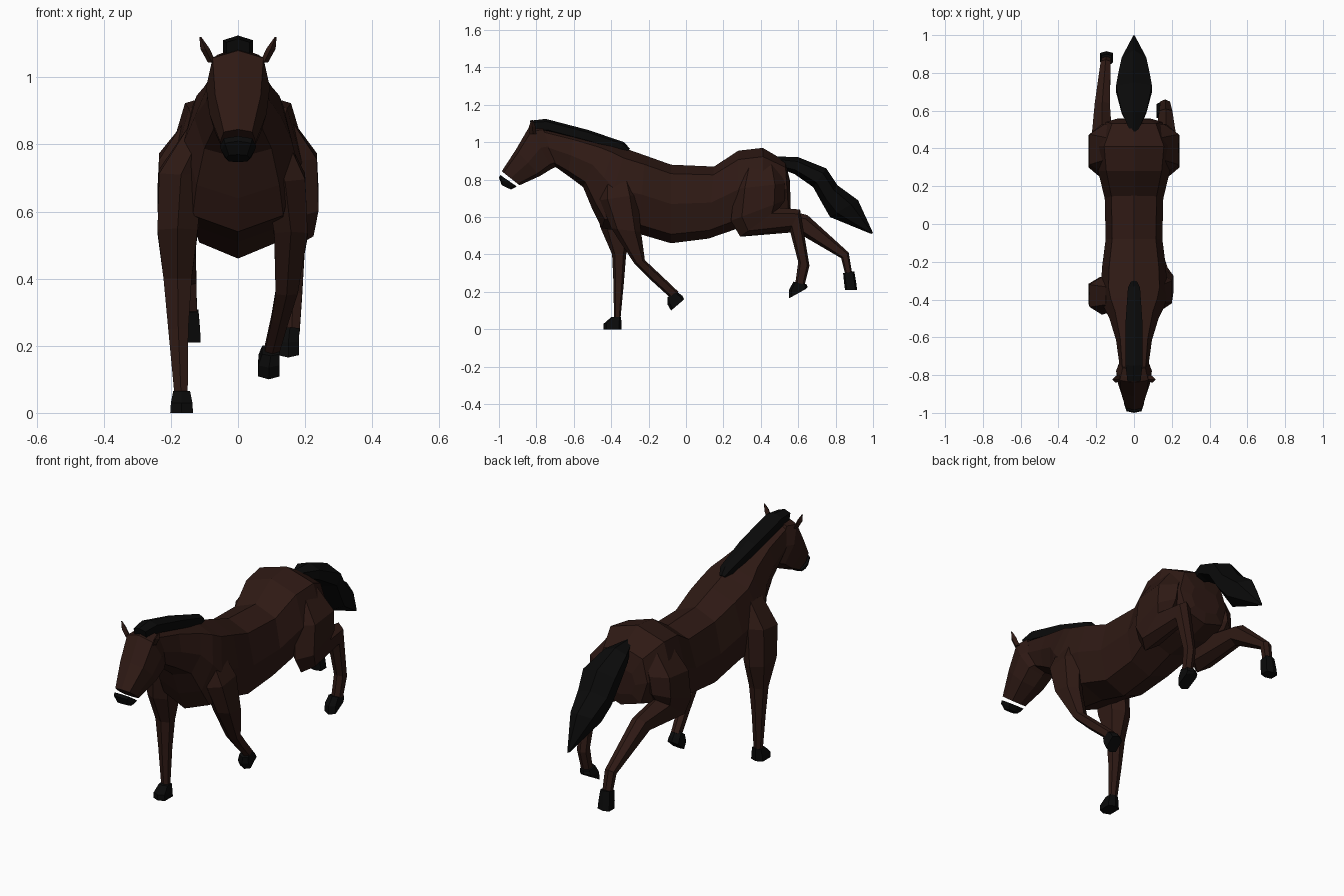
import bpy, bmesh, math
from mathutils import Vector


def material(name, rgb):
    m = bpy.data.materials.new(name)
    m.diffuse_color = (*rgb, 1)
    return m


COAT = material("bay_coat", (0.028, 0.010, 0.007))
DARK = material("black_hair", (0.003, 0.003, 0.003))


def loft(name, sections, sides, mat, power=1.0):
    """Skin rings; each is (x, y1, z1, y2, z2, half_width) across a line in the side plane."""
    bm = bmesh.new()
    rings = []
    peak = max(math.sin(2 * math.pi * i / sides) for i in range(sides))
    for x, y1, z1, y2, z2, w in sections:
        a, b = Vector((x, y1, z1)), Vector((x, y2, z2))
        mid, half = (a + b) / 2, (a - b) / 2
        ring = []
        for i in range(sides):
            t = 2 * math.pi * i / sides
            c, s = math.cos(t), math.sin(t) / peak
            c = math.copysign(abs(c) ** power, c)
            s = math.copysign(abs(s) ** power, s) if abs(s) > 1e-6 else 0
            ring.append(bm.verts.new(mid + half * c + Vector((w * s, 0, 0))))
        rings.append(ring)
    for r, q in zip(rings, rings[1:]):
        for i in range(sides):
            j = (i + 1) % sides
            bm.faces.new((r[i], r[j], q[j], q[i]))
    bm.faces.new(rings[0])
    bm.faces.new(rings[-1])
    bmesh.ops.recalc_face_normals(bm, faces=bm.faces)
    me = bpy.data.meshes.new(name)
    bm.to_mesh(me)
    bm.free()
    me.materials.append(mat)
    ob = bpy.data.objects.new(name, me)
    bpy.context.collection.objects.link(ob)
    return ob


def centred(rows):
    return [(0, *r) for r in rows]


# Trunk and neck, rump to poll
loft("body", centred([
    (0.555, 0.80, 0.56, 0.66, 0.09),
    (0.53, 0.90, 0.55, 0.60, 0.15),
    (0.41, 0.97, 0.42, 0.56, 0.205),
    (0.28, 0.955, 0.28, 0.54, 0.19),
    (0.15, 0.87, 0.12, 0.485, 0.155),
    (-0.08, 0.88, -0.08, 0.46, 0.15),
    (-0.22, 0.93, -0.25, 0.51, 0.17),
    (-0.32, 0.965, -0.45, 0.54, 0.175),
    (-0.38, 0.985, -0.50, 0.64, 0.16),
    (-0.45, 1.00, -0.55, 0.76, 0.13),
    (-0.60, 1.04, -0.63, 0.82, 0.095),
    (-0.82, 1.09, -0.70, 0.87, 0.075)]), 8, COAT, 0.75)

# Head and dark muzzle
loft("head", centred([
    (-0.77, 1.09, -0.69, 0.87, 0.075),
    (-0.84, 1.08, -0.715, 0.86, 0.095),
    (-0.91, 0.96, -0.78, 0.82, 0.085),
    (-0.985, 0.845, -0.89, 0.77, 0.053)]), 8, COAT, 0.65)
loft("muzzle", centred([
    (-0.993, 0.825, -0.905, 0.764, 0.054),
    (-1.0, 0.81, -0.92, 0.755, 0.05),
    (-0.985, 0.77, -0.935, 0.747, 0.035)]), 8, DARK, 0.7)

# Ears
for side, s in (("left", -1), ("right", 1)):
    loft(side + "_ear", [
        (s * 0.078, -0.835, 1.045, -0.80, 1.045, 0.012),
        (s * 0.098, -0.84, 1.085, -0.805, 1.085, 0.014),
        (s * 0.112, -0.825, 1.12, -0.82, 1.12, 0.003)], 4, COAT)

# Mane and tail
loft("mane", centred([
    (-0.835, 1.115, -0.82, 1.06, 0.035),
    (-0.75, 1.125, -0.73, 1.05, 0.045),
    (-0.52, 1.065, -0.54, 1.00, 0.045),
    (-0.33, 1.00, -0.36, 0.95, 0.032),
    (-0.30, 0.965, -0.32, 0.94, 0.015)]), 6, DARK, 0.7)
loft("tail", centred([
    (0.47, 0.925, 0.50, 0.86, 0.015),
    (0.60, 0.92, 0.58, 0.83, 0.065),
    (0.75, 0.86, 0.68, 0.76, 0.095),
    (0.81, 0.77, 0.73, 0.67, 0.085),
    (0.92, 0.69, 0.77, 0.60, 0.065),
    (1.0, 0.515, 0.99, 0.51, 0.004)]), 6, DARK)


def leg(name, rows, hoof):
    """Leg loft plus a dark hoof."""
    loft(name, rows, 6, COAT, 0.75)
    loft(name + "_hoof", hoof, 6, DARK, 0.5)


# Planted foreleg
leg("left_front_leg", [
    (-0.10, -0.46, 0.85, -0.30, 0.85, 0.05),
    (-0.17, -0.48, 0.71, -0.28, 0.73, 0.065),
    (-0.18, -0.46, 0.55, -0.28, 0.53, 0.06),
    (-0.18, -0.395, 0.40, -0.32, 0.40, 0.042),
    (-0.178, -0.388, 0.25, -0.332, 0.25, 0.03),
    (-0.17, -0.385, 0.06, -0.35, 0.06, 0.02)],
    [(-0.168, -0.40, 0.065, -0.347, 0.065, 0.025),
     (-0.168, -0.44, 0.03, -0.345, 0.03, 0.032),
     (-0.168, -0.44, 0.0, -0.345, 0.0, 0.034)])

# Bent foreleg
leg("right_front_leg", [
    (0.08, -0.45, 0.85, -0.30, 0.85, 0.05),
    (0.14, -0.46, 0.69, -0.26, 0.72, 0.06),
    (0.158, -0.40, 0.54, -0.24, 0.52, 0.05),
    (0.145, -0.275, 0.35, -0.22, 0.37, 0.033),
    (0.125, -0.19, 0.265, -0.14, 0.295, 0.026),
    (0.10, -0.08, 0.165, -0.04, 0.20, 0.022)],
    [(0.098, -0.10, 0.17, -0.055, 0.205, 0.026),
     (0.092, -0.10, 0.135, -0.02, 0.18, 0.031),
     (0.092, -0.08, 0.10, -0.01, 0.16, 0.032)])


# Haunch shared by both hind legs
def haunch(s):
    return [(s * 0.08, 0.31, 0.92, 0.49, 0.90, 0.05),
            (s * 0.155, 0.26, 0.75, 0.53, 0.78, 0.08),
            (s * 0.17, 0.24, 0.58, 0.53, 0.69, 0.07),
            (s * 0.17, 0.29, 0.495, 0.50, 0.65, 0.055)]


leg("right_hind_leg", haunch(1) + [
    (0.168, 0.555, 0.53, 0.61, 0.64, 0.035),
    (0.165, 0.60, 0.36, 0.66, 0.34, 0.026),
    (0.16, 0.585, 0.25, 0.635, 0.24, 0.024)],
    [(0.155, 0.575, 0.255, 0.645, 0.24, 0.028),
     (0.15, 0.55, 0.21, 0.65, 0.225, 0.032),
     (0.15, 0.55, 0.165, 0.64, 0.215, 0.032)])

leg("left_hind_leg", haunch(-1) + [
    (-0.168, 0.59, 0.52, 0.65, 0.61, 0.04),
    (-0.15, 0.83, 0.38, 0.87, 0.41, 0.026),
    (-0.145, 0.855, 0.28, 0.89, 0.29, 0.023)],
    [(-0.145, 0.84, 0.30, 0.90, 0.31, 0.027),
     (-0.145, 0.845, 0.25, 0.91, 0.25, 0.032),
     (-0.145, 0.85, 0.21, 0.915, 0.21, 0.034)])
